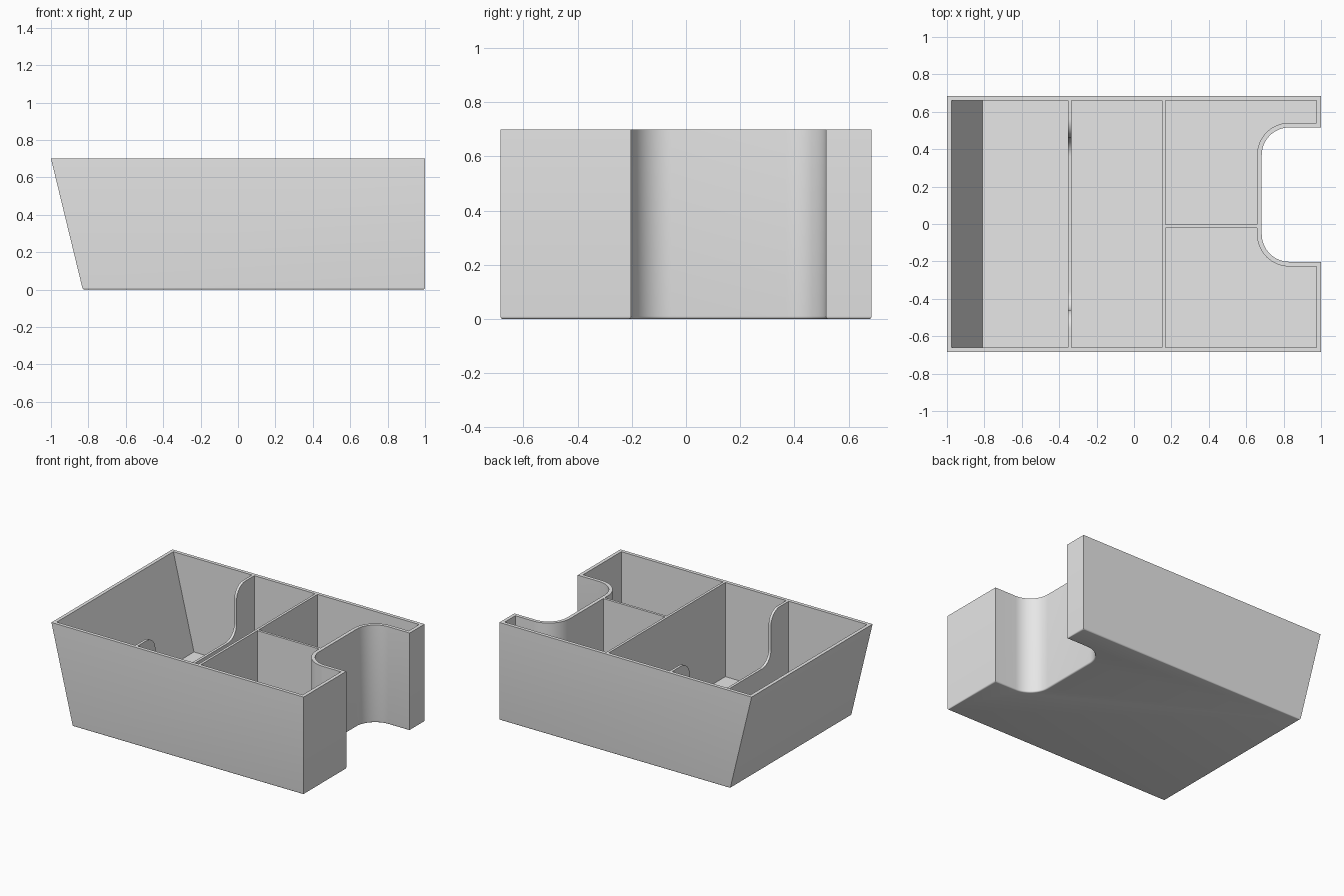
import bpy, bmesh, math

if "Cube" in bpy.data.objects:
    bpy.data.objects.remove(bpy.data.objects["Cube"], do_unlink=True)

HEIGHT, HALF_Y, WALL, FLOOR = 0.70, 0.685, 0.025, 0.025
NOTCH_X, NOTCH_LOW, NOTCH_HIGH, NOTCH_R = 0.683, -0.202, 0.516, 0.147

grey = bpy.data.materials.new("light grey plastic")
grey.use_nodes = True
grey.diffuse_color = (0.8, 0.8, 0.8, 1)
grey.node_tree.nodes["Principled BSDF"].inputs["Base Color"].default_value = (0.8, 0.8, 0.8, 1)


def arc(cx, cy, r, start, end, steps=16):
    """Points on a circle between two angles in degrees."""
    angles = [math.radians(start + (end - start) * i / steps) for i in range(steps + 1)]
    return [(cx + r * math.cos(a), cy + r * math.sin(a)) for a in angles]


def loft(name, rings):
    """Skin a stack of matching rings and cap both ends."""
    bm = bmesh.new()
    loops = [[bm.verts.new(p) for p in ring] for ring in rings]
    for a, b in zip(loops, loops[1:]):
        for i in range(len(a)):
            j = (i + 1) % len(a)
            bm.faces.new((a[i], a[j], b[j], b[i]))
    bm.faces.new(loops[0][::-1])
    bm.faces.new(loops[-1])
    bmesh.ops.recalc_face_normals(bm, faces=bm.faces)
    mesh = bpy.data.meshes.new(name)
    bm.to_mesh(mesh)
    bm.free()
    mesh.materials.append(grey)
    obj = bpy.data.objects.new(name, mesh)
    bpy.context.collection.objects.link(obj)
    bpy.ops.object.select_all(action="DESELECT")
    obj.select_set(True)
    bpy.context.view_layer.objects.active = obj
    bpy.ops.object.shade_smooth_by_angle(angle=math.radians(30))
    return obj


def outline(inset, z):
    """Plan of the bin at one height: sloped left end, rounded notch on the right."""
    left = -0.83 - 0.17 * z / HEIGHT + inset
    right, y = 1 - inset, HALF_Y - inset
    low, high, r = NOTCH_LOW - inset, NOTCH_HIGH + inset, NOTCH_R + inset
    cx = NOTCH_X + NOTCH_R
    pts = [(left, -y), (right, -y), (right, low)]
    pts += arc(cx, NOTCH_LOW + NOTCH_R, r, 270, 180)
    pts += arc(cx, NOTCH_HIGH - NOTCH_R, r, 180, 90)
    pts += [(right, high), (right, y), (left, y)]
    return [(px, py, z) for px, py in pts]


# Shell: rounded bottom edge, outer wall, rim, inner wall, floor
EDGE = 0.01
rings = []
for i in range(5):
    a = math.radians(90 * i / 4)
    rings.append(outline(EDGE * (1 - math.sin(a)), EDGE * (1 - math.cos(a))))
rings += [outline(0, HEIGHT), outline(WALL, HEIGHT), outline(WALL, FLOOR)]
loft("bin_shell", rings)

# Low divider with a scooped top edge, same at both ends
END = HALF_Y - WALL + 0.001
BASE = FLOOR - 0.005
SIDE, SCOOP_Z, R = 0.46, 0.33, 0.1
half = [(END, BASE), (END, HEIGHT)]
half += arc(SIDE + R, HEIGHT - R, R, 90, 180, 12)
half += arc(SIDE - R, SCOOP_Z + R, R, 0, -90, 12)
profile = half + [(-y, z) for y, z in reversed(half)]
loft("scooped_divider", [[(x, y, z) for y, z in profile] for x in (-0.352, -0.333)])


# Full-height dividers
def panel(name, x0, x1, y0, y1):
    plan = [(x0, y0), (x1, y0), (x1, y1), (x0, y1)]
    loft(name, [[(x, y, z) for x, y in plan] for z in (BASE, HEIGHT)])


panel("cross_divider", 0.150, 0.168, -END, END)
panel("short_divider", 0.167, NOTCH_X - WALL + 0.001, -0.021, -0.003)
